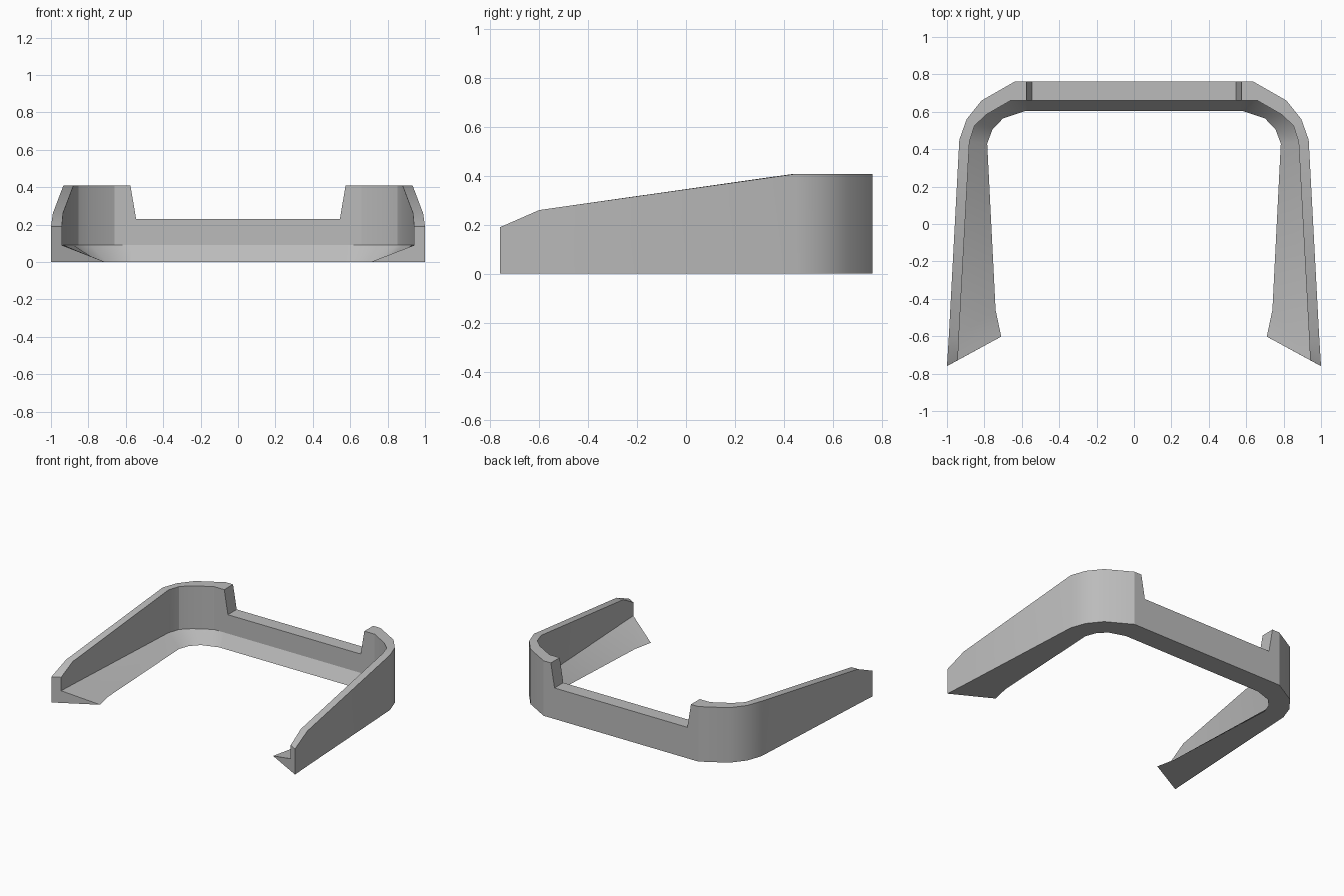
import bpy
import bmesh
from math import radians

cube = bpy.data.objects.get("Cube")
if cube:
    bpy.data.objects.remove(cube, do_unlink=True)

# Single grey plastic
grey = bpy.data.materials.new("grey plastic")
grey.use_nodes = True
colour = (0.5, 0.5, 0.5, 1)
grey.diffuse_color = colour
grey.node_tree.nodes["Principled BSDF"].inputs["Base Color"].default_value = colour

LEDGE = 0.09  # height where the sloped inner lip meets the wall

# Left half, front tip to rear notch: outer wall, inner wall, lip edge, top height
half = [
    ((1.0, -0.76), (0.942, -0.728), (0.71, -0.602), 0.19),
    ((0.99, -0.60), (0.936, -0.60), (0.74, -0.46), 0.26),
    ((0.934, 0.45), (0.88, 0.44), (0.785, 0.43), 0.408),
    ((0.895, 0.56), (0.853, 0.525), (0.757, 0.505), 0.408),
    ((0.815, 0.66), (0.79, 0.585), (0.70, 0.565), 0.408),
    ((0.635, 0.763), (0.66, 0.66), (0.58, 0.605), 0.408),
    ((0.575, 0.763), (0.575, 0.66), (0.57, 0.605), 0.408),
    ((0.545, 0.763), (0.545, 0.66), (0.545, 0.605), 0.23),
]


def section(bm, station, side):
    """One five-cornered slice through the wall and its sloping lip."""
    outer, inner, lip, top = station
    corners = [(outer, 0), (outer, top), (inner, top), (inner, LEDGE), (lip, 0)]
    return [bm.verts.new((side * p[0], p[1], z)) for p, z in corners]


# Sweep the slices around the U-shaped frame
bm = bmesh.new()
rings = [section(bm, s, 1) for s in half]
rings += [section(bm, s, -1) for s in reversed(half)]
for a, b in zip(rings, rings[1:]):
    for i in range(5):
        j = (i + 1) % 5
        bm.faces.new((a[i], a[j], b[j], b[i]))

# Close the two slanted front tips
bm.faces.new(rings[0])
bm.faces.new(rings[-1])
bmesh.ops.recalc_face_normals(bm, faces=bm.faces)

mesh = bpy.data.meshes.new("surround_frame")
bm.to_mesh(mesh)
bm.free()
mesh.materials.append(grey)
frame = bpy.data.objects.new("surround_frame", mesh)
bpy.context.collection.objects.link(frame)

# Smooth rounded corners, crisp rims
bpy.ops.object.select_all(action="DESELECT")
frame.select_set(True)
bpy.context.view_layer.objects.active = frame
bpy.ops.object.shade_smooth_by_angle(angle=radians(27))
